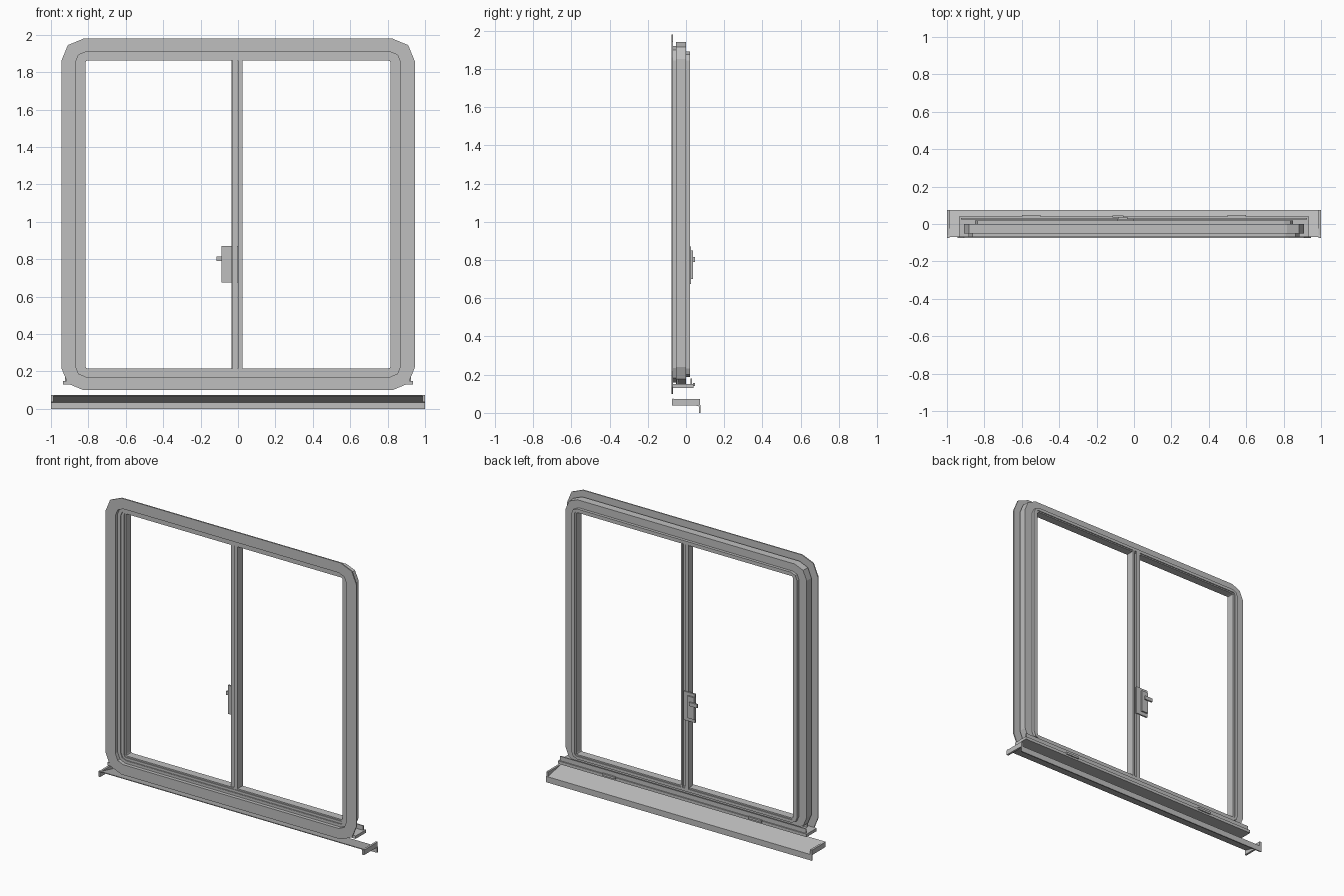
import bpy, bmesh, math

if "Cube" in bpy.data.objects:
    bpy.data.objects.remove(bpy.data.objects["Cube"])

grey = bpy.data.materials.new("aluminium grey")
grey.diffuse_color = (0.52, 0.52, 0.52, 1)
grey.use_nodes = True
grey.node_tree.nodes["Principled BSDF"].inputs["Base Color"].default_value = grey.diffuse_color


def finish(name, bm):
    bmesh.ops.recalc_face_normals(bm, faces=bm.faces)
    me = bpy.data.meshes.new(name)
    bm.to_mesh(me)
    bm.free()
    me.materials.append(grey)
    ob = bpy.data.objects.new(name, me)
    bpy.context.collection.objects.link(ob)
    return ob


def box(name, x0, x1, y0, y1, z0, z1):
    bm = bmesh.new()
    bmesh.ops.create_cube(bm, size=1)
    for v in bm.verts:
        v.co.x = x0 + (v.co.x + 0.5) * (x1 - x0)
        v.co.y = y0 + (v.co.y + 0.5) * (y1 - y0)
        v.co.z = z0 + (v.co.z + 0.5) * (z1 - z0)
    return finish(name, bm)


def extrude_x(name, profile, x0, x1):
    # (y, z) profile swept along x
    bm = bmesh.new()
    a = [bm.verts.new((x0, y, z)) for y, z in profile]
    b = [bm.verts.new((x1, y, z)) for y, z in profile]
    n = len(a)
    bm.faces.new(a)
    bm.faces.new(b[::-1])
    for i in range(n):
        j = (i + 1) % n
        bm.faces.new((a[i], a[j], b[j], b[i]))
    return finish(name, bm)


def outline(hw, z0, z1, r, seg=2):
    # rounded rectangle in the xz plane
    pts = []
    corners = [(hw - r, z1 - r), (r - hw, z1 - r), (r - hw, z0 + r), (hw - r, z0 + r)]
    for q, (cx, cz) in enumerate(corners):
        for i in range(seg + 1):
            a = math.pi / 2 * (q + i / seg)
            pts.append((cx + r * math.cos(a), cz + r * math.sin(a)))
    return pts


def ring(name, outer, inner, y0, y1):
    bm = bmesh.new()
    po, pi = outline(*outer), outline(*inner)
    loops = [[bm.verts.new((x, y, z)) for x, z in p]
             for p, y in ((po, y0), (po, y1), (pi, y1), (pi, y0))]
    n = len(po)
    for k in range(4):
        a, b = loops[k], loops[(k + 1) % 4]
        for i in range(n):
            j = (i + 1) % n
            bm.faces.new((a[i], a[j], b[j], b[i]))
    return finish(name, bm)


# Stepped surrounding frame: (half width, bottom, top, corner radius)
ring("front_flange", (0.945, 0.10, 1.98, 0.12), (0.87, 0.17, 1.91, 0.06), -0.076, -0.068)
ring("frame_neck", (0.885, 0.16, 1.92, 0.075), (0.87, 0.17, 1.91, 0.06), -0.068, -0.052)
ring("frame_body", (0.908, 0.15, 1.942, 0.09), (0.848, 0.188, 1.888, 0.045), -0.052, 0.0)
ring("inner_frame", (0.85, 0.187, 1.89, 0.045), (0.825, 0.207, 1.87, 0.015), -0.046, 0.02)
ring("glazing_bead", (0.826, 0.206, 1.871, 0.015), (0.815, 0.216, 1.862, 0.01), -0.04, 0.014)

# Meeting stiles of the two sashes, overlapping in the middle
box("left_stile", -0.034, -0.006, -0.015, 0.02, 0.2, 1.875)
box("left_stile_web", -0.03, -0.002, -0.035, -0.015, 0.2, 1.875)
box("right_stile", 0.0, 0.025, -0.042, 0.008, 0.2, 1.875)
box("right_stile_rib", 0.012, 0.025, 0.008, 0.02, 0.2, 1.875)

# Latch handle on the back of the left stile
box("handle_base", -0.088, 0.0, 0.016, 0.027, 0.675, 0.87)
box("handle_plate", -0.086, -0.036, 0.027, 0.037, 0.7, 0.85)
box("handle_lever", -0.115, -0.055, 0.035, 0.046, 0.79, 0.815)

# Ledge under the frame with an upstand lip and drain caps
box("ledge", -0.935, 0.935, -0.07, 0.04, 0.13, 0.15)
box("ledge_lip", -0.925, 0.925, 0.024, 0.032, 0.15, 0.18)
box("ledge_rib", -0.88, 0.88, -0.05, -0.042, 0.148, 0.19)
for s, side in ((-1, "left"), (1, "right")):
    box(side + "_drain_cap", s * 0.55 - 0.05, s * 0.55 + 0.05, 0.036, 0.048, 0.142, 0.156)

# Separate sloping sill with drip edge and end caps
extrude_x("sill", [(-0.07, 0.075), (-0.07, 0.07), (0.067, 0.034), (0.067, 0.0),
                   (0.075, 0.0), (0.075, 0.04)], -1, 1)
for s, side in ((-1, "left"), (1, "right")):
    x0, x1 = sorted((s * 0.986, s * 1.0))
    box(side + "_sill_cap", x0, x1, -0.074, 0.074, 0.038, 0.072)
